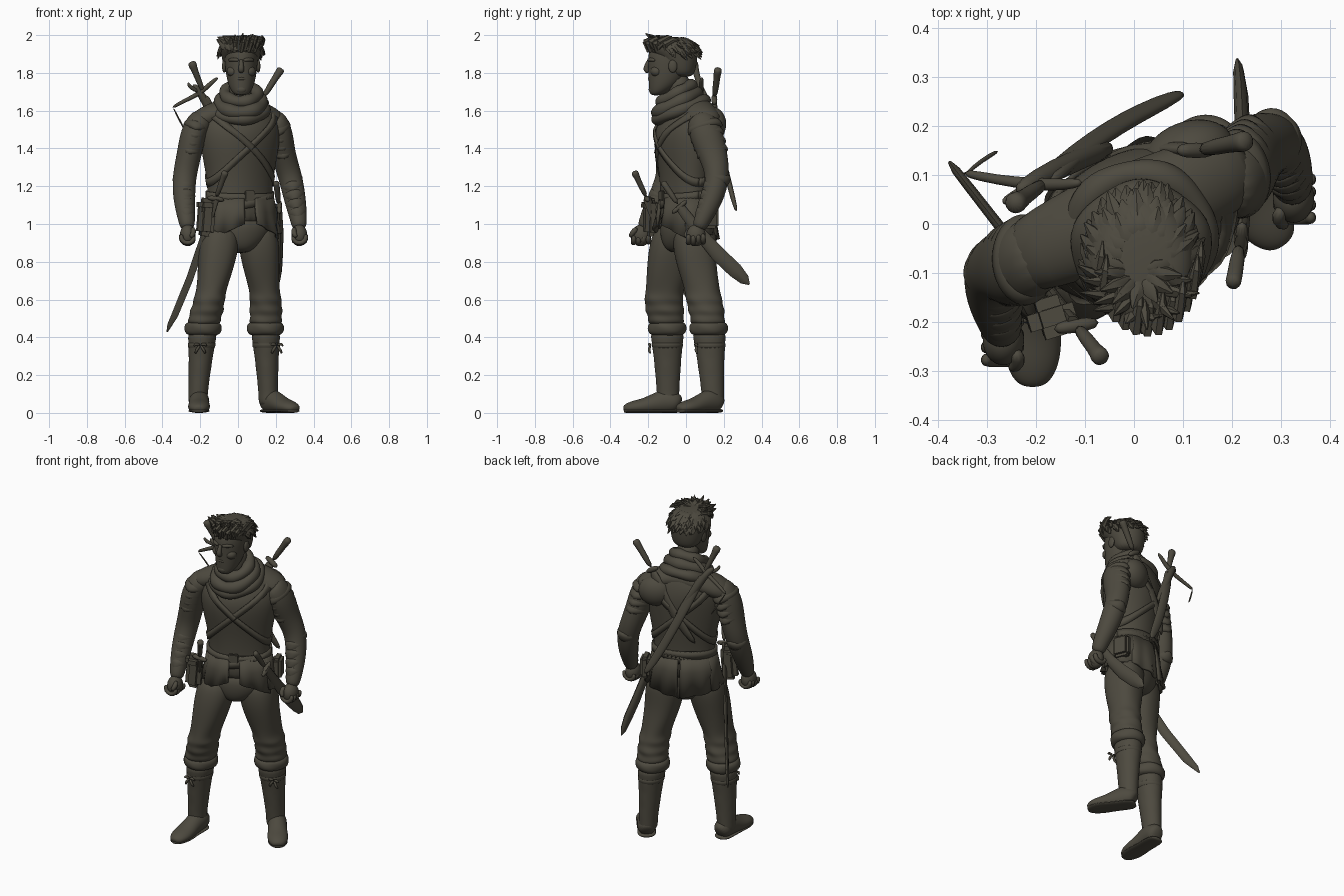
import bpy, bmesh, math, random
from mathutils import Vector, Matrix
random.seed(4)
pi, cos, sin = math.pi, math.cos, math.sin

mat = bpy.data.materials.new("dark olive brown")
mat.diffuse_color = (0.075, 0.068, 0.05, 1)
TWIST = math.radians(22)          # the body is turned towards its left


def finish(name, bm, sub=0, thick=0):
    bmesh.ops.recalc_face_normals(bm, faces=bm.faces)
    me = bpy.data.meshes.new(name)
    bm.to_mesh(me)
    bm.free()
    me.materials.append(mat)
    me.shade_smooth()
    if not sub:
        me.set_sharp_from_angle(angle=0.7)
    ob = bpy.data.objects.new(name, me)
    bpy.context.collection.objects.link(ob)
    if thick:
        m = ob.modifiers.new("thickness", 'SOLIDIFY')
        m.thickness, m.offset = thick, 0
    if sub:
        m = ob.modifiers.new("smooth", 'SUBSURF')
        m.levels = m.render_levels = sub
    return ob


def skin(bm, rings, cap=True):
    n = len(rings[0])
    vs = [[bm.verts.new(p) for p in r] for r in rings]
    for a, b in zip(vs, vs[1:]):
        for i in range(n):
            bm.faces.new((a[i], a[(i + 1) % n], b[(i + 1) % n], b[i]))
    if cap:
        bm.faces.new(vs[0])
        bm.faces.new(vs[-1])


def loft(name, rings, rot=0, n=20, sub=2, fold=0.0):
    """Stack of level ellipses (x, y, z, rx, ry), with optional cloth folds."""
    out = []
    for x, y, z, rx, ry in rings:
        r = []
        for i in range(n):
            a = 2 * pi * i / n
            f = 1 + fold * sin(4 * a + 60 * z)
            p, q = rx * f * cos(a), ry * f * sin(a)
            r.append((x + p * cos(rot) - q * sin(rot), y + p * sin(rot) + q * cos(rot), z))
        out.append(r)
    bm = bmesh.new()
    skin(bm, out)
    return finish(name, bm, sub)


def tube(name, pts, ref=(0, 1, 0), n=12, sub=1, floor=False, bm=None):
    """Sweep along (x, y, z, r, r2); r lies along ref, r2 across it."""
    P = [Vector(p[:3]) for p in pts]
    out = []
    for i, p in enumerate(pts):
        t = (P[min(i + 1, len(P) - 1)] - P[max(i - 1, 0)]).normalized()
        u = Vector(ref)
        u = (u - t * u.dot(t)).normalized()
        v = t.cross(u)
        ring = [P[i] + u * p[3] * cos(2 * pi * k / n) + v * p[-1] * sin(2 * pi * k / n) for k in range(n)]
        if floor:
            ring = [Vector((q.x, q.y, max(q.z, 0))) for q in ring]
        out.append(ring)
    if bm is not None:
        return skin(bm, out)
    bm = bmesh.new()
    skin(bm, out)
    return finish(name, bm, sub)


def ball(name, c, s, rot=0):
    bm = bmesh.new()
    bmesh.ops.create_uvsphere(bm, u_segments=20, v_segments=12, radius=1,
        matrix=Matrix.Translation(c) @ Matrix.Rotation(rot, 4, 'Z') @ Matrix.Diagonal((*s, 1)))
    return finish(name, bm, 1)


def box(name, c, s, rot=TWIST, tilt=0, bevel=0.012):
    bm = bmesh.new()
    bmesh.ops.create_cube(bm, size=1, matrix=Matrix.Translation(c) @ Matrix.Rotation(rot, 4, 'Z')
        @ Matrix.Rotation(tilt, 4, 'Y') @ Matrix.Diagonal((*s, 1)))
    bmesh.ops.bevel(bm, geom=bm.edges[:], offset=bevel, segments=2, affect='EDGES')
    return finish(name, bm)


# Torso, shoulder slope and pelvis
TORSO = [(.01, 0, .98, .195, .137), (.01, 0, 1.1, .178, .127), (.01, 0, 1.2, .175, .128),
         (.01, 0, 1.3, .192, .137), (.01, -.005, 1.4, .212, .15), (.01, -.003, 1.5, .222, .155),
         (.01, .015, 1.57, .205, .128), (.01, .02, 1.62, .15, .105), (.01, .01, 1.67, .09, .085)]
loft("tunic", TORSO, TWIST, 28, 2, .016)
tube("shoulder_yoke", [(-.24, -.075, 1.53, .075, .05), (-.18, -.05, 1.56, .085, .06), (-.09, -.01, 1.595, .1, .068), (.01, .03, 1.62, .1, .07),
                       (.1, .065, 1.595, .1, .068), (.175, .1, 1.56, .085, .06), (.23, .12, 1.53, .075, .05)], n=16)
loft("pelvis", [(.005, -.015, .845, .04, .07), (.005, -.01, .88, .12, .11), (.01, -.005, .95, .18, .13),
                (.01, 0, 1.05, .18, .125)], TWIST)


def on_torso(a, z, off):
    zz = min(max(z, .98), 1.66)
    lo, hi = next((l, h) for l, h in zip(TORSO, TORSO[1:]) if l[2] <= zz <= h[2])
    t = (zz - lo[2]) / (hi[2] - lo[2])
    x, y, _, rx, ry = [l + (h - l) * t for l, h in zip(lo, hi)]
    p, q = (rx + off) * cos(a), (ry + off) * sin(a)
    return (x + p * cos(TWIST) - q * sin(TWIST), y + p * sin(TWIST) + q * cos(TWIST), z)


def strip(name, a0, a1, rows, thick, n=24):
    """Cloth strip around the torso; rows are functions t -> (height, offset)."""
    bm = bmesh.new()
    vs = []
    for i in range(n + 1):
        t = i / n
        vs.append([bm.verts.new(on_torso(a0 + (a1 - a0) * t, *f(t))) for f in rows])
    for a, b in zip(vs, vs[1:]):
        for j in range(len(rows) - 1):
            bm.faces.new((a[j], b[j], b[j + 1], a[j + 1]))
    return finish(name, bm, 0, thick)


# Belts and crossed chest straps
for k, (z, amp, ph) in enumerate([(1.15, .012, 0), (1.12, .035, 1.2)]):
    c = lambda t, z=z, amp=amp, ph=ph: z + amp * sin(2 * pi * t + ph)
    strip("belt_%d" % k, 0, 2 * pi, [lambda t: (c(t) - .022, .004), lambda t: (c(t) + .022, .004)], .014, 48)
for k, s in enumerate((1, -1)):
    c = lambda t, s=s: 1.41 + s * .19 * cos(2 * pi * t)
    strip("chest_strap_%d" % k, 0, 2 * pi, [lambda t: (c(t) - .022, .002), lambda t: (c(t) + .022, .002)], .012, 64)
box("belt_buckle", on_torso(-pi / 2, 1.15, .012), (.06, .016, .055), bevel=.006)

# Split tunic skirt
for k, (a, b, za, zb) in enumerate([(-80, -25, 1.0, .92), (-30, 40, .95, .94), (35, 88, .94, .91),
                                    (92, 150, .91, .94), (145, 215, .94, .95), (210, 261, .92, 1.0)]):
    hem = lambda t, za=za, zb=zb: za + (zb - za) * t
    strip("skirt_panel_%d" % k, math.radians(a), math.radians(b),
          [lambda t: (1.14, .003), lambda t: (1.06, .01 + .004 * sin(9 * t)),
           lambda t: (hem(t), .02 + .008 * sin(12 * t))], .014, 14)

# Scarf, in tilted folds that droop at the front
for k, (x, y, z, R, r, tilt) in enumerate([(.015, -.05, 1.64, .108, .038, .45), (.016, -.052, 1.69, .085, .034, .5),
                                           (.012, -.025, 1.605, .13, .032, .38)]):
    bm = bmesh.new()
    rings = []
    for i in range(29):
        a = 2 * pi * i / 28
        rr = r * (1 + .12 * sin(5 * a + k))
        rings.append([Matrix.Rotation(tilt, 3, 'X') @ Vector(((R + rr * cos(b)) * cos(a), (R + rr * cos(b)) * sin(a) * 1.05, rr * sin(b)))
                      + Vector((x, y, z)) for b in [2 * pi * j / 12 for j in range(12)]])
    skin(bm, rings, False)
    bmesh.ops.remove_doubles(bm, verts=bm.verts, dist=1e-5)
    finish("scarf_fold_%d" % k, bm, 1)

# Head
tube("neck", [(.01, 0, 1.58, .065), (.013, -.035, 1.7, .066), (.015, -.05, 1.8, .068)])
loft("head", [(.017, -.16, 1.68, .028, .025), (.017, -.143, 1.7, .052, .052), (.017, -.115, 1.74, .07, .083),
              (.017, -.1, 1.79, .081, .1), (.017, -.093, 1.84, .087, .109), (.017, -.087, 1.89, .09, .116),
              (.017, -.08, 1.94, .083, .108), (.017, -.08, 1.97, .05, .06)])
tube("nose", [(.017, -.192, 1.875, .01), (.017, -.208, 1.84, .013), (.017, -.214, 1.818, .018), (.017, -.194, 1.803, .014)])
tube("mouth", [(-.01, -.187, 1.768, .006), (.017, -.197, 1.771, .01), (.044, -.187, 1.768, .006)], (0, 0, 1))
ball("chin", (.017, -.178, 1.712), (.03, .02, .022))
for s, side in ((-1, "right"), (1, "left")):
    tube(side + "_brow", [(.017 + s * .01, -.2, 1.866, .009), (.017 + s * .04, -.193, 1.872, .012),
                          (.017 + s * .07, -.162, 1.866, .008)], (0, 0, 1))
    ball(side + "_ear", (.017 + s * .09, -.07, 1.835), (.012, .024, .034))
    ball(side + "_cheek", (.017 + s * .042, -.155, 1.808), (.035, .034, .03))

# Hair with overlapping swept locks
loft("hair", [(.015, -.02, 1.775, .07, .055), (.015, -.03, 1.82, .09, .084), (.015, -.042, 1.87, .1, .102),
              (.015, -.068, 1.91, .108, .13), (.015, -.08, 1.945, .112, .14), (.015, -.085, 1.975, .095, .115),
              (.015, -.085, 1.99, .055, .07)])
bm = bmesh.new()
for i in range(110):
    a, e = i * 2.39996, math.asin(.02 + .95 * ((i * 7) % 110) / 110)
    d = Vector((cos(a) * cos(e) * .108, sin(a) * cos(e) * .13, sin(e) * .074))
    if sin(a) < -.3 and e < .25:
        continue
    down = Vector((sin(e) * cos(a), sin(e) * sin(a) + .5, -cos(e) * (.8 if sin(a) > -.3 else -.3)))
    down = down.normalized() * random.uniform(.035, .06)
    p = Vector((.015, -.078, 1.914)) + d
    q = p + down + d * random.uniform(0, .1)
    tube("", [(*(p - d * .06 - down * .4), .004, .006), (*p, .012, .018), (*p.lerp(q, .5), .01, .015), (*q, .002, .003)], d, 6, bm=bm)
finish("hair_locks", bm)
bm = bmesh.new()
for i in range(13):                          # raised fringe
    a = pi * (1.08 + .84 * i / 12)
    p = Vector((.015 + .09 * cos(a), -.075 + .118 * sin(a), 1.915 + .012 * (i % 2)))
    q = p + Vector((.014 * cos(a) + .01, .02 * sin(a), .04))
    tube("", [(*p, .012, .016), (*q, .014, .02), (*(q + Vector((.01, .045, .02))), .01, .014), (*(q + Vector((.012, .075, .018))), .002, .003)], (1, .2, .1), 6, bm=bm)
finish("hair_fringe", bm)

# Arms, layered shoulder guards, bracers and fists
ARMS = {"right": [(-.17, -.05, 1.56, .07), (-.215, -.07, 1.53, .085, .07), (-.242, -.085, 1.46, .088, .07), (-.26, -.085, 1.36, .08, .066),
                  (-.286, -.09, 1.25, .064), (-.286, -.145, 1.13, .06), (-.272, -.205, 1.02, .045), (-.266, -.225, .97, .038)],
        "left": [(.17, .07, 1.56, .07), (.205, .09, 1.53, .085, .07), (.226, .112, 1.46, .09, .07), (.24, .145, 1.36, .078, .066),
                 (.278, .172, 1.25, .064), (.302, .14, 1.13, .06), (.322, .085, 1.02, .045), (.325, .065, .97, .038)]}
for side, pts in ARMS.items():
    s = -1 if side == "right" else 1
    tube(side + "_arm", pts, n=16, sub=2)
    top, mid = Vector(pts[1][:3]) + Vector((0, 0, .015)), Vector(pts[3][:3])
    for i in range(4):
        a, b = top.lerp(mid, i * .23), top.lerp(mid, i * .23 + .3)
        r, q = .096 - .003 * i, .074 - .001 * i
        tube("%s_shoulder_guard_%d" % (side, i), [(*a, r - .03, q - .03), (*a.lerp(b, .2), r - .005, q - .006), (*b, r + .003, q + .003),
             (*b.lerp(a, .08), r - .012, q - .012)], n=20, sub=1)
    el, wr = Vector(pts[4][:3]), Vector(pts[6][:3])
    for i in range(5):
        a, b = el.lerp(wr, i * .2 - .06), el.lerp(wr, i * .2 + .18)
        r = .067 - .0042 * i
        tube("%s_bracer_band_%d" % (side, i), [(*a, r - .008), (*a, r + .003), (*b, r - .004), (*b, r - .012)], n=18, sub=1)
    h = Vector(pts[-1][:3]) + Vector((0, -.012, -.03))
    ball(side + "_fist", h, (.043, .052, .058))
    for i in range(4):                      # curled fingers
        y = h.y - .04 + .026 * i
        z = h.z - .03 + abs(i - 1) * .004
        tube("%s_finger_%d" % (side, i), [(h.x + s * .036, y, z + .034, .013), (h.x + s * .035, y, z - .003, .016), (h.x, y, z - .02, .016),
             (h.x - s * .035, y, z - .002, .015), (h.x - s * .03, y, z + .026, .012)], (0, 1, 0), 8)
    tube(side + "_thumb", [(h.x - s * .025, h.y - .02, h.z + .04, .016), (h.x - s * .034, h.y - .048, h.z + .014, .016),
                           (h.x - s * .014, h.y - .058, h.z - .012, .013)], (1, 0, 0), 8)

# Legs, boots and feet
LEGS = {"right": ([(-.095, -.05, 1.0, .09, .11), (-.1, -.07, .9, .112, .125), (-.113, -.09, .8, .102, .118), (-.13, -.105, .7, .088, .108),
                   (-.146, -.115, .63, .079, .1), (-.152, -.118, .6, .09, .108), (-.158, -.115, .57, .079, .098), (-.165, -.112, .54, .094, .106),
                   (-.172, -.108, .515, .082, .094), (-.178, -.106, .49, .094, .1), (-.183, -.104, .46, .08, .09)],
                  (-.185, -.1), (-.212, -.095), (-.205, -.05), (-.207, -.315), (-.2, -.188, .36)),
        "left": ([(.105, .05, 1.0, .09, .11), (.11, .045, .9, .112, .12), (.118, .052, .8, .103, .11), (.132, .075, .7, .089, .1),
                  (.143, .09, .63, .08, .093), (.146, .096, .6, .09, .102), (.147, .102, .57, .08, .091), (.148, .108, .54, .092, .1),
                  (.148, .112, .515, .081, .088), (.147, .115, .49, .092, .096), (.146, .118, .46, .08, .09)],
                 (.145, .12), (.16, .142), (.15, .17), (.296, -.03), (.205, .06, .36))}
for side, (leg, top, ank, heel, toe, knot) in LEGS.items():
    loft(side + "_trouser_leg", leg, n=20, fold=.03)
    at = lambda z: (ank[0] + (top[0] - ank[0]) * max(0, z - .1) / .36, ank[1] + (top[1] - ank[1]) * max(0, z - .1) / .36)
    loft(side + "_boot", [(*at(z), z, r * .93 * (1 + .02 * (-1) ** i), r * 1.07 * (1 + .02 * (-1) ** i)) for i, (z, r) in enumerate(
        [(.03, .055), (.09, .056), (.14, .057), (.19, .062), (.24, .064), (.29, .07), (.33, .072), (.38, .08), (.44, .086)])], fold=.015)
    loft(side + "_boot_cuff", [(*top, z, r, r * 1.04) for z, r in
         [(.405, .075), (.425, .096), (.45, .1), (.47, .096), (.485, .08)]], fold=.03)
    h, t = Vector(heel), Vector(toe)
    foot = [(*h.lerp(t, f), z, rz, rw) for f, z, rz, rw in [(-.07, .04, .04, .03), (.02, .055, .055, .053), (.2, .065, .068, .055),
            (.42, .05, .055, .053), (.65, .035, .042, .06), (.85, .03, .036, .058), (1, .024, .026, .042), (1.06, .018, .015, .02)]]
    tube(side + "_foot", foot, (0, 0, 1), 18, 2, True)
    tube(side + "_sole", [(p[0], p[1], .011, .011, p[4]) for p in foot], (0, 0, 1), 12, 1)
    k = Vector(knot)
    for i, (dx, dz) in enumerate([(-.028, .008), (.028, .008), (-.022, -.03), (.022, -.03)]):   # boot laces
        tube("%s_lace_%d" % (side, i), [(*k, .008), (*(k + Vector((dx, -.012, dz))), .009), (*(k + Vector((dx * 1.2, .004, dz - .018))), .005)], (0, 1, .3), 8)
    loft(side + "_lace_band", [(*at(z), z, r, r * 1.13) for z, r in [(.34, .068), (.345, .073), (.37, .076), (.375, .07)]], sub=1)

# Hip sword: grip in front, curved blade running back past the right leg
A, B = Vector((-.065, -.275, 1.28)), Vector((-.375, .125, .43))
W = lambda f, r, r2, b=0: (*(A.lerp(B, f) + Vector((.01, -.012, -.012)) * b), r, r2)
tube("hip_sword_grip", [W(0, .018, .018), W(.02, .021, .021), W(.04, .014, .014), W(.17, .016, .016)])
tube("hip_sword_guard", [(-.165, -.215, 1.14, .012), (-.118, -.207, 1.135, .016), (-.07, -.2, 1.125, .012)])
tube("hip_sword_scabbard", [W(.17, .026, .014), W(.4, .027, .012, .8), W(.65, .028, .011, 1.2), W(.88, .026, .01, .6), W(.96, .016, .009), W(1, .004, .004)],
     (-.62, .78, 0), 8, 0)

# Pouches
box("hip_pouch", (-.17, -.185, 1.03), (.09, .075, .19), .3, .08, .024)
box("hip_pouch_flap", (-.168, -.19, 1.1), (.098, .083, .075), .3, .08, .024)
box("side_pouch", (.19, .12, 1.04), (.055, .1, .13), TWIST, 0, .015)

# Broad knife on the left hip
tube("hip_knife_grip", [(.2, -.125, 1.225, .019), (.205, -.11, 1.205, .016), (.215, -.04, 1.1, .016)], (1, 0, 0))
tube("hip_knife_guard", [(.218, -.075, 1.055, .012), (.22, -.035, 1.09, .015), (.22, .005, 1.125, .012)], (1, 0, 0))
tube("hip_knife_blade", [(.218, -.04, 1.1, .014, .024), (.225, .07, .955, .016, .032), (.222, .17, .84, .016, .04),
                         (.218, .26, .755, .015, .04), (.213, .31, .705, .011, .028), (.21, .335, .68, .003, .004)], (1, 0, 0), 8, 0)

# Sabre and second sword on the back
tube("sabre_grip", [(-.247, .04, 1.862, .022), (-.238, .045, 1.835, .024), (-.23, .05, 1.815, .016), (-.18, .085, 1.69, .016)])
tube("sabre_scabbard", [(-.18, .085, 1.69, .016, .024), (-.14, .125, 1.58, .016, .028), (-.075, .175, 1.42, .016, .028), (-.01, .215, 1.27, .016, .028),
                        (.06, .25, 1.13, .014, .026), (.1, .268, 1.065, .008, .014)], (0, 1, .2))
tube("back_sword_grip", [(.232, .17, 1.825, .018), (.222, .168, 1.81, .024), (.205, .165, 1.785, .017), (.13, .15, 1.665, .018)])
tube("back_sword_guard", [(.085, .15, 1.685, .013), (.128, .15, 1.66, .018), (.165, .15, 1.635, .013)])
tube("back_sword_scabbard", [(.13, .15, 1.665, .016, .03), (.06, .155, 1.55, .018, .032), (-.05, .14, 1.37, .016, .03), (-.13, .09, 1.24, .012, .02)])
ball("shoulder_blade_padding", (.11, .14, 1.53), (.1, .07, .09), TWIST)

# Crossbow slung behind the right shoulder
tube("crossbow_limb", [(-.35, .105, 1.615, .01), (-.28, .09, 1.655, .01), (-.2, .08, 1.69, .014), (-.14, .08, 1.75, .012), (-.105, .085, 1.775, .009)])
tube("crossbow_string", [(-.345, .1, 1.62, .005), (-.31, .13, 1.55, .005), (-.275, .15, 1.485, .006)], n=6)
tube("crossbow_stock", [(-.24, .065, 1.74, .014), (-.2, .09, 1.7, .022), (-.12, .13, 1.55, .024), (-.04, .16, 1.4, .02)])
tube("crossbow_stirrup", [(-.2, .085, 1.7, .012), (-.255, .05, 1.72, .011), (-.265, .045, 1.75, .008)])
